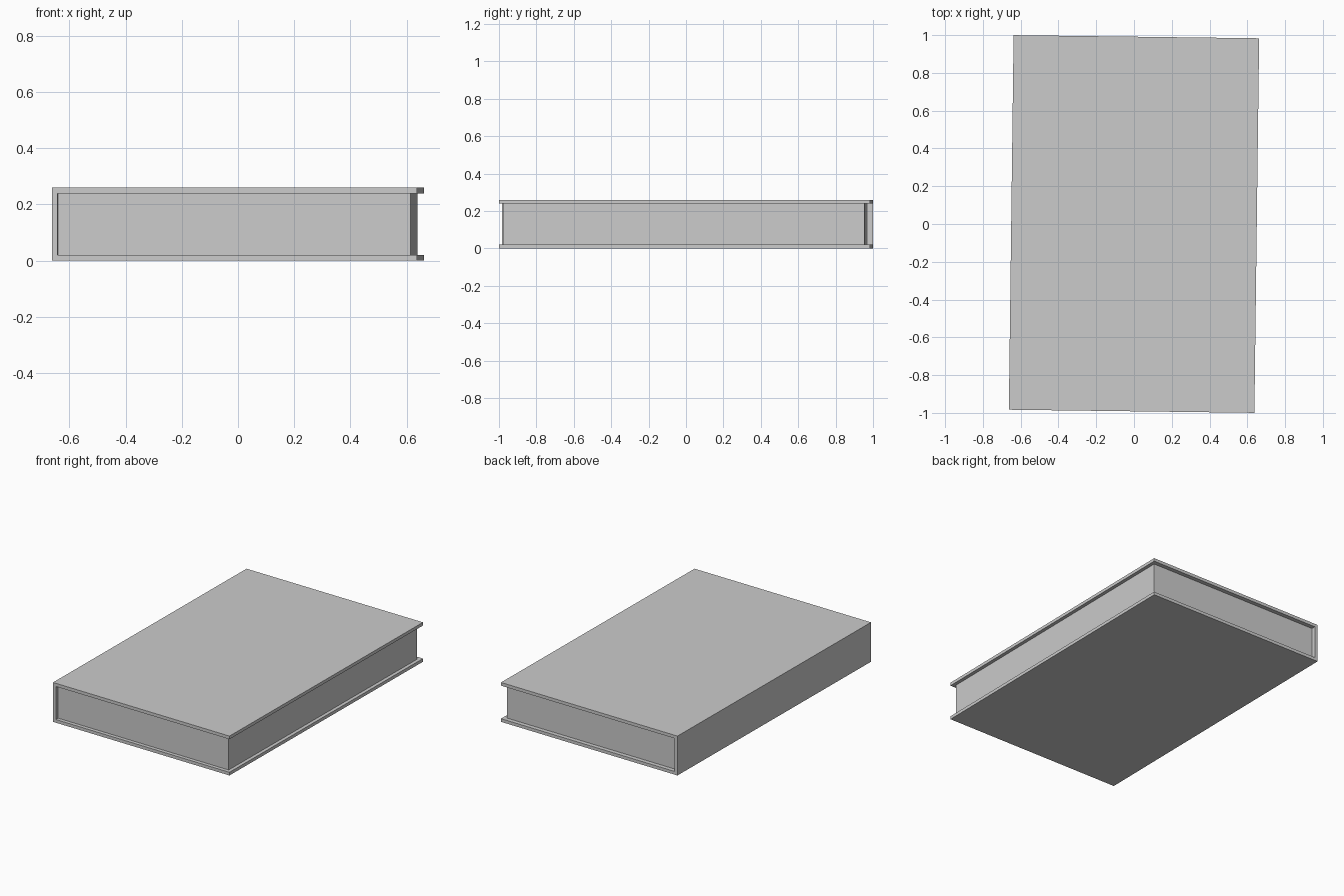
import bpy, bmesh
from mathutils import Matrix

if "Cube" in bpy.data.objects:
    bpy.data.objects.remove(bpy.data.objects["Cube"])

W, L, H, T = 1.30, 1.983, 0.26, 0.021   # cover width, length, height, board thickness
TURN = Matrix.Rotation(-0.0127, 4, 'Z')  # the book lies slightly turned


def extrude_profile(name, profile, y0, y1):
    """Extrude an x-z outline along y."""
    bm = bmesh.new()
    face = bm.faces.new([bm.verts.new((x, y0, z)) for x, z in profile])
    out = bmesh.ops.extrude_face_region(bm, geom=[face])
    verts = [v for v in out["geom"] if isinstance(v, bmesh.types.BMVert)]
    bmesh.ops.translate(bm, verts=verts, vec=(0, y1 - y0, 0))
    bmesh.ops.recalc_face_normals(bm, faces=bm.faces)
    bm.transform(TURN)
    mesh = bpy.data.meshes.new(name)
    bm.to_mesh(mesh)
    bm.free()
    obj = bpy.data.objects.new(name, mesh)
    bpy.context.collection.objects.link(obj)
    return obj


# Cover: two boards joined by the spine, a C-shaped profile
x0, x1 = -W / 2, W / 2
extrude_profile("cover", [
    (x0, 0), (x1, 0), (x1, T), (x0 + T, T),
    (x0 + T, H - T), (x1, H - T), (x1, H), (x0, H)], -L / 2, L / 2)

# Page block: set back from the three open edges
p1 = x1 - 0.023
extrude_profile("pages", [
    (x0 + T, T), (p1, T), (p1, H - T), (x0 + T, H - T)],
    -L / 2 + 0.024, L / 2 - 0.028)
